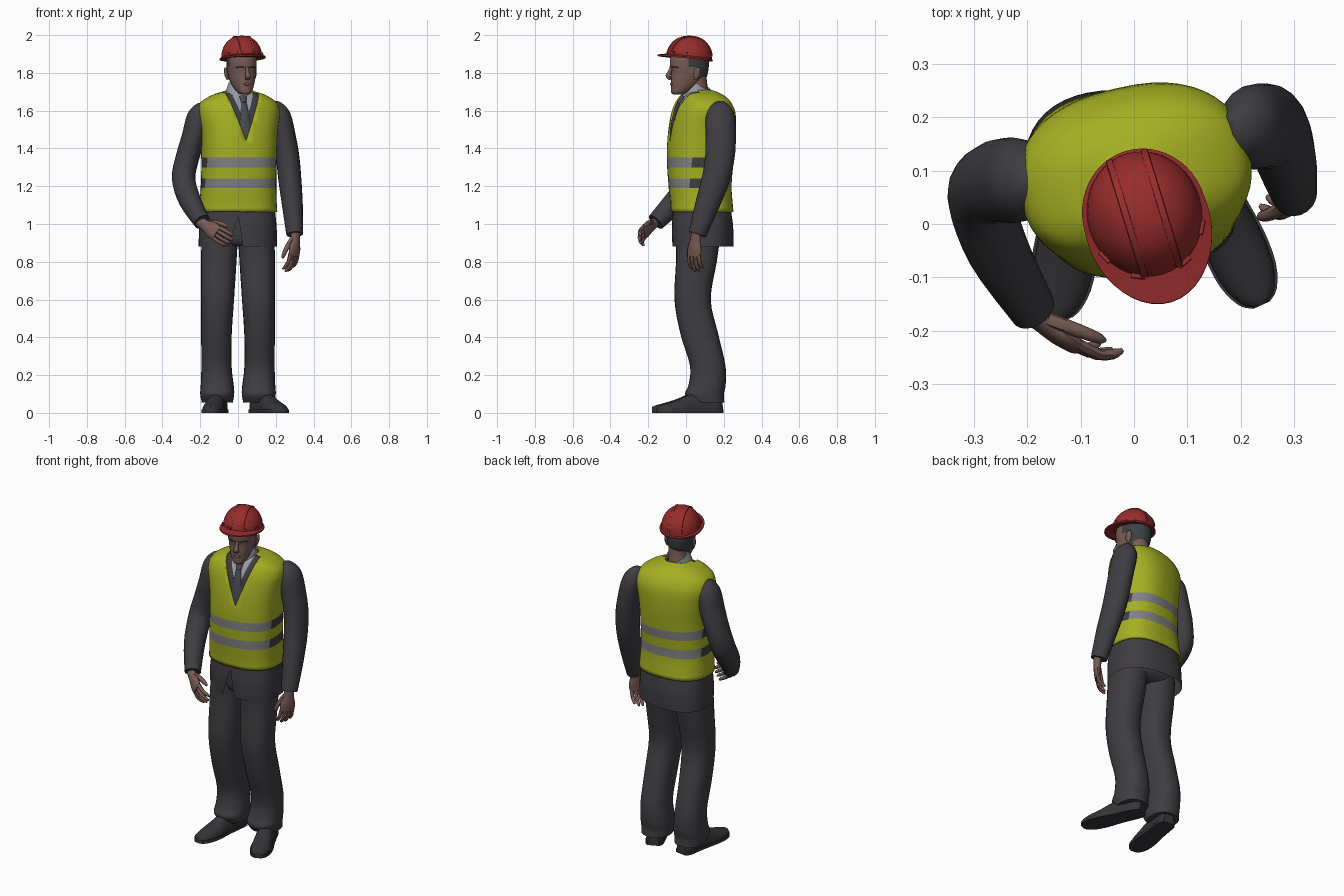
import bpy, bmesh, math
from mathutils import Vector, Matrix

if "Cube" in bpy.data.objects:
    bpy.data.objects.remove(bpy.data.objects["Cube"])

COL = {
    "helmet_red": (0.31, 0.025, 0.025), "skin": (0.19, 0.105, 0.09), "hair_dark": (0.045, 0.05, 0.055),
    "vest_yellow": (0.37, 0.43, 0.016), "reflective_grey": (0.22, 0.22, 0.23), "suit_grey": (0.05, 0.047, 0.054),
    "shirt_light": (0.31, 0.33, 0.37), "tie_grey": (0.065, 0.068, 0.082), "shoe_dark": (0.035, 0.034, 0.038)}
MAT = {}
for n, c in COL.items():
    MAT[n] = bpy.data.materials.new(n)
    MAT[n].diffuse_color = (*c, 1)


def finish(name, bm, mats, M=None, warp=None, angle=45):
    if M:
        bm.transform(M)
    if warp:
        for v in bm.verts:
            v.co = warp(v.co)
    bmesh.ops.recalc_face_normals(bm, faces=bm.faces)
    me = bpy.data.meshes.new(name)
    bm.to_mesh(me)
    bm.free()
    ob = bpy.data.objects.new(name, me)
    bpy.context.collection.objects.link(ob)
    for m in mats:
        me.materials.append(MAT[m])
    bpy.ops.object.select_all(action='DESELECT')
    ob.select_set(True)
    bpy.context.view_layer.objects.active = ob
    bpy.ops.object.shade_smooth_by_angle(angle=math.radians(angle))
    return ob


def spline(pts, k):
    """Catmull-Rom resampling of stations of any dimension."""
    out, n = [], len(pts)
    for i in range(n - 1):
        a, b, c, d = pts[max(i - 1, 0)], pts[i], pts[i + 1], pts[min(i + 2, n - 1)]
        for j in range(k):
            t = j / k
            out.append([0.5 * (2 * q + (r - p) * t + (2 * p - 5 * q + 4 * r - s) * t * t
                        + (3 * q - p - 3 * r + s) * t ** 3) for p, q, r, s in zip(a, b, c, d)])
    return out + [list(pts[-1])]


def loft(pts, side=(1, 0, 0), flat=False, n=20, e=2.0, k=4, caps=True):
    """Superellipse rings along stations (x, y, z, r_side, r_other)."""
    bm, rings, P = bmesh.new(), [], spline(pts, k)
    for i, p in enumerate(P):
        a, b = Vector(P[max(i - 1, 0)][:3]), Vector(P[min(i + 1, len(P) - 1)][:3])
        t = Vector((0, 0, 1)) if flat else (b - a).normalized()
        u = Vector(side)
        u = (u - u.dot(t) * t).normalized()
        w = t.cross(u)
        ring = []
        for j in range(n):
            c, s = math.cos(math.tau * j / n), math.sin(math.tau * j / n)
            c, s = [math.copysign(abs(q) ** (2 / e), q) for q in (c, s)]
            ring.append(bm.verts.new(Vector(p[:3]) + u * c * p[3] + w * s * p[4]))
        rings.append(ring)
    for r, q in zip(rings, rings[1:]):
        for j in range(n):
            bm.faces.new((r[j], r[(j + 1) % n], q[(j + 1) % n], q[j]))
    if caps:
        bm.faces.new(rings[0])
        bm.faces.new(rings[-1])
    return bm


def tube(name, mat, pts, M=None, warp=None, **kw):
    return finish(name, loft(pts, **kw), [mat], M, warp)


def cut(bm, co, no, below=False):
    bmesh.ops.bisect_plane(bm, geom=bm.verts[:] + bm.edges[:] + bm.faces[:], dist=1e-5,
                           plane_co=co, plane_no=no, clear_inner=below)


def front_v(bm, z0, z1, hw):
    """Cuts a V with its apex at z0 and half width hw at z1, returns its front faces."""
    for s in (-1, 1):
        cut(bm, (0, 0, z0), (s * (z1 - z0), 0, -hw))
    res = []
    for f in bm.faces:
        c = f.calc_center_median()
        q = (c.z - z0) / (z1 - z0)
        if q > 0 and c.y < 0.05 and abs(c.x) < hw * q:
            res.append(f)
    return res


def twist(co):
    """Shoulders slope down; hips turn slightly one way, chest the other."""
    t = min(max((co.z - 0.9) / 0.5, 0), 1)
    drop = .026 * (co.x / .2) ** 2 * min(max((co.z - 1.45) / .18, 0), 1)
    c = Vector((0, 0.1, 0))
    return Matrix.Rotation(math.radians(-4 + 17 * t), 3, 'Z') @ (co - c) + c - Vector((0, 0, drop))


# torso stations: z, half width, front y, back y
TORSO = [(.88, .208, -.07, .25), (.98, .205, -.075, .25), (1.08, .195, -.07, .238), (1.2, .188, -.08, .228),
         (1.35, .186, -.086, .238), (1.48, .192, -.078, .247), (1.58, .205, -.06, .243), (1.63, .207, -.042, .225),
         (1.665, .19, -.022, .198), (1.69, .13, .0, .16), (1.70, .075, .015, .135), (1.706, .056, .02, .118)]


def torso(g, caps=False):
    return loft([(0, (a + b) / 2, z + g * .5, r + g, (b - a) / 2 + g) for z, r, a, b in TORSO],
                flat=True, n=48, e=2.5, caps=caps)


# jacket with shirt showing in the V and an open front hem
bm = torso(0)
for f in front_v(bm, 1.53, 1.70, .062):
    f.material_index = 1
bmesh.ops.delete(bm, geom=[f for f in front_v(bm, 1.04, .88, .04) if f.calc_center_median().z < 1.04],
                 context='FACES')
ob = finish("suit_jacket", bm, ["suit_grey", "shirt_light"], warp=twist)

# safety vest with reflective bands and V neck
bm = torso(.011)
cut(bm, (0, 0, 1.065), (0, 0, 1), below=True)
for z in (1.19, 1.242, 1.30, 1.352):
    cut(bm, (0, 0, z), (0, 0, 1))
for f in bm.faces:
    c = f.calc_center_median()
    if 1.19 < c.z < 1.242 or 1.30 < c.z < 1.352:
        f.material_index = 2 if abs(c.x) > .188 else 1
bmesh.ops.delete(bm, geom=front_v(bm, 1.44, 1.70, .092), context='FACES')
ob = finish("safety_vest", bm, ["vest_yellow", "reflective_grey", "suit_grey"], warp=twist)
sol = ob.modifiers.new("thickness", 'SOLIDIFY')
sol.thickness, sol.offset = .009, -1

# tie, collar, neck
tube("tie_knot", "tie_grey", [(0, -.018, 1.675, .02, .012), (0, -.043, 1.64, .014, .012)], warp=twist, n=10)
tube("tie", "tie_grey", [(0, -.04, 1.645, .013, .008), (0, -.065, 1.58, .022, .007), (0, -.079, 1.5, .03, .006),
                         (0, -.084, 1.45, .03, .005)], warp=twist, n=10)
tube("shirt_collar", "shirt_light", [(0, .058, 1.66, .076, .085), (.005, .06, 1.70, .068, .072),
                                     (.01, .076, 1.738, .061, .058)], n=28, caps=False)
tube("neck", "skin", [(.0, .075, 1.65, .056, .06), (.01, .06, 1.72, .054, .055), (.014, .05, 1.81, .054, .056)])

# head, hair painted by region
HEAD = (Matrix.Translation((.015, .03, 0)) @ Matrix.Rotation(math.radians(17), 4, 'Z')
        @ Matrix.Translation((0, -.03, 0)))
prof = [(1.685, .018, -.07, -.03), (1.697, .036, -.082, .01), (1.73, .054, -.083, .06), (1.77, .067, -.083, .105),
        (1.805, .073, -.081, .118), (1.84, .076, -.087, .122), (1.88, .075, -.085, .12), (1.92, .06, -.06, .10)]
bm = loft([(0, (a + b) / 2, z, r, (b - a) / 2) for z, r, a, b in prof], flat=True, n=32, e=2.1)
for co, no in (((0, .04, 0), (0, 1, 0)), ((0, 0, 1.74), (0, 0, 1)), ((0, -.01, 0), (0, 1, 0)),
               ((0, 0, 1.83), (0, 0, 1))):
    cut(bm, co, no)
for f in bm.faces:
    c = f.calc_center_median()
    f.material_index = int((c.y > .04 and c.z > 1.74) or (c.y > -.01 and c.z > 1.83))
finish("head", bm, ["skin", "hair_dark"], HEAD)
tube("nose", "skin", [(0, -.082, 1.83, .008, .007), (0, -.094, 1.80, .011, .011), (0, -.10, 1.783, .016, .013),
                      (0, -.085, 1.768, .013, .008)], M=HEAD, n=10)
tube("lips", "skin", [(-.024, -.074, 1.738, .002, .002), (0, -.083, 1.74, .007, .007),
                      (.024, -.074, 1.738, .002, .002)], M=HEAD, n=8, side=(0, 0, 1))
for s, w in ((-1, "right"), (1, "left")):
    tube(w + "_ear", "skin", [(s * .072, .03, 1.765, .006, .009), (s * .078, .035, 1.79, .009, .018),
                              (s * .081, .04, 1.82, .008, .015), (s * .08, .04, 1.828, .003, .006)], M=HEAD, n=12)
    tube(w + "_eyebrow", "hair_dark", [(s * .014, -.085, 1.828, .003, .003), (s * .034, -.078, 1.832, .003, .004),
                                       (s * .054, -.06, 1.828, .002, .003)], M=HEAD, n=8, side=(0, 0, 1))

# hard hat: dome, brim, ribs and clips
HAT = (Matrix.Translation((.02, .018, 1.88)) @ Matrix.Rotation(math.radians(17), 4, 'Z')
       @ Matrix.Rotation(math.radians(-6), 4, 'X'))
arc = [math.radians(a) for a in (0, 15, 30, 45, 60, 75, 88)]
tube("helmet_dome", "helmet_red", [(0, 0, .117 * math.sin(a), .108 * math.cos(a) ** .9, .12 * math.cos(a) ** .9)
                                   for a in arc], M=HAT, flat=True, n=40, k=2)
bm, rows = bmesh.new(), []
for j in range(48):
    a = math.tau * j / 48
    c, s = math.sin(a), -math.cos(a)
    q = max(0, -s) ** 1.2
    ro = 1 + .38 * q
    rows.append([bm.verts.new(p) for p in ((c * .1, s * .112, .012), (c * .117 * (1 + .2 * q), s * .125 * ro, .0),
                (c * .117 * (1 + .2 * q), s * .125 * ro, -.008), (c * .096, s * .108, -.006))])
for r, q in zip(rows, rows[1:] + rows[:1]):
    for i in range(4):
        bm.faces.new((r[i], r[(i + 1) % 4], q[(i + 1) % 4], q[i]))
finish("helmet_brim", bm, ["helmet_red"], HAT, angle=35)
for x, w in ((-.034, "right"), (.034, "left")):
    k = math.sqrt(1 - (x / .105) ** 2)
    tube(w + "_helmet_rib", "helmet_red",
         [(x, -.121 * k * math.cos(a), .119 * k * math.sin(a), .007, .004)
          for a in [math.radians(10 + 16 * i) for i in range(11)]], M=HAT, n=8, k=2, e=4)
for i, a in enumerate((-62, -25, 25, 62)):
    a = math.radians(a)
    bm = bmesh.new()
    bmesh.ops.create_cube(bm, size=1, matrix=Matrix.Translation((.107 * math.sin(a), -.12 * math.cos(a), .012))
                          @ Matrix.Rotation(a, 4, 'Z') @ Matrix.Diagonal((.026, .01, .02, 1)))
    finish("helmet_clip_%d" % i, bm, ["helmet_red"], HAT)

# sleeves, starting inside the vest shoulder
tube("right_sleeve", "suit_grey", [
    (-.17, .09, 1.62, .02, .03), (-.19, .086, 1.605, .045, .055), (-.21, .082, 1.56, .062, .076),
    (-.236, .082, 1.46, .062, .08), (-.268, .078, 1.35, .062, .075), (-.288, .05, 1.24, .062, .07),
    (-.255, -.05, 1.125, .058, .062), (-.19, -.16, 1.01, .044, .048)])
tube("left_sleeve", "suit_grey", [
    (.175, .172, 1.63, .02, .03), (.197, .176, 1.613, .045, .055), (.219, .181, 1.565, .062, .078),
    (.244, .184, 1.46, .062, .08), (.262, .18, 1.36, .062, .078), (.274, .158, 1.24, .061, .074),
    (.288, .112, 1.1, .055, .064), (.3, .06, .945, .044, .048)])


def hand(name, wrist, d, wide, palm):
    """Palm, four curled fingers and a thumb on the wide side; palm is the sign of the curl."""
    d = Vector(d).normalized()
    w = Vector(wide)
    w = (w - w.dot(d) * d).normalized()
    nrm = d.cross(w) * palm
    o = Vector(wrist)

    def st(a, b, c, r1, r2):
        return (*(o + d * a * 1.1 + w * b + nrm * c), r1, r2)
    tube(name + "_palm", "skin", [st(-.03, 0, 0, .028, .024), st(.02, 0, 0, .031, .021), st(.06, 0, 0, .043, .019),
                                  st(.098, 0, .002, .041, .014)], side=w, n=14)
    for i, ln in enumerate((.075, .085, .08, .062)):
        b = .031 - .0205 * i
        tube("%s_finger_%d" % (name, i), "skin", [
            st(.085, b, .002, .011, .011), st(.095 + ln * .45, b * 1.1, .012, .01, .01),
            st(.093 + ln * .82, b * 1.1, .034, .009, .009), st(.09 + ln * .94, b * 1.1, .046, .004, .004)],
            side=w, n=8, k=2)
    tube(name + "_thumb", "skin", [st(.015, .02, .005, .014, .014), st(.06, .046, .018, .013, .013),
                                   st(.10, .056, .03, .01, .01), st(.112, .056, .034, .004, .004)],
         side=w, n=8, k=2)


hand("right_hand", (-.185, -.172, 1.0), (.72, -.58, -.48), (.45, -.1, .8), -1)
hand("left_hand", (.304, .052, .935), (-.06, -.1, -1), (-.6, -.8, 0), 1)

# trousers
tube("trouser_seat", "suit_grey", [(0, .07, .885, .16, .085), (0, .075, .92, .185, .115), (0, .085, 1.06, .175, .13)],
     flat=True, n=28, e=2.5)
for s, w in ((-1, "right"), (1, "left")):
    tube(w + "_trouser_leg", "suit_grey", [
        (s * .096, .064, .93, .096, .117), (s * .102, .055, .8, .094, .108), (s * .108, .035, .6, .087, .096),
        (s * .114, .07, .42, .081, .1), (s * .114, .115, .25, .08, .094), (s * .11, .112, .15, .087, .098),
        (s * .11, .098, .1, .09, .103), (s * .11, .115, .055, .082, .088)], flat=True, n=24, e=2.3)

# shoes: distance from heel, half width, height
SHOE = [(.0, .03, .07), (.03, .045, .1), (.1, .047, .11), (.17, .05, .09), (.24, .056, .06), (.305, .052, .04),
        (.35, .034, .028), (.367, .012, .02)]
for w, heel, ang in (("right", (-.095, .185), -8), ("left", (.09, .183), 24)):
    M = Matrix.Translation((*heel, 0)) @ Matrix.Rotation(math.radians(ang), 4, 'Z')
    bm = loft([(0, -t, .012, r, h) for t, r, h in SHOE], n=24, e=2.3)
    for v in bm.verts:
        v.co.z = max(v.co.z, .012)
    bmesh.ops.remove_doubles(bm, verts=bm.verts, dist=1e-5)
    finish(w + "_shoe", bm, ["shoe_dark"], M)
    bm = bmesh.new()
    S = spline(SHOE, 3)
    f = bm.faces.new([bm.verts.new((r + .005, -t, 0)) for t, r, h in S]
                     + [bm.verts.new((-r - .005, -t, 0)) for t, r, h in reversed(S)])
    g = bmesh.ops.extrude_face_region(bm, geom=[f])
    bmesh.ops.translate(bm, vec=(0, 0, .018), verts=[v for v in g["geom"] if isinstance(v, bmesh.types.BMVert)])
    finish(w + "_sole", bm, ["shoe_dark"], M)

for m in bpy.data.materials:
    if m.users and not m.is_grease_pencil:
        m.use_nodes = True
        m.node_tree.nodes["Principled BSDF"].inputs["Base Color"].default_value = m.diffuse_color
